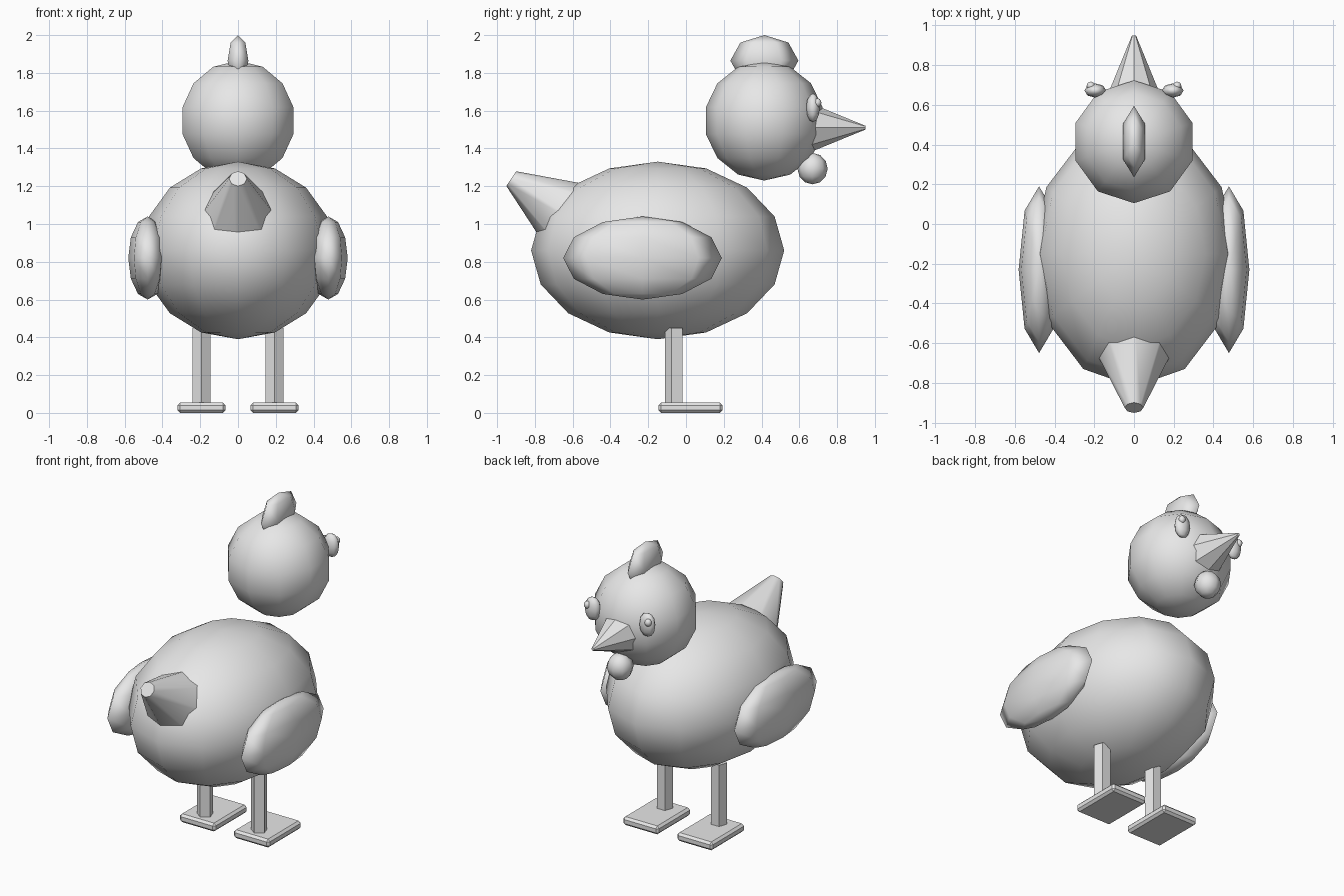
import bpy, bmesh, math
from mathutils import Matrix, Vector

if "Cube" in bpy.data.objects:
    bpy.data.objects.remove(bpy.data.objects["Cube"])

grey = bpy.data.materials.new("plain_grey")
grey.diffuse_color = (0.8, 0.8, 0.8, 1)
grey.use_nodes = True
grey.node_tree.nodes["Principled BSDF"].inputs["Base Color"].default_value = grey.diffuse_color


def finish(name, bm, smooth):
    bmesh.ops.recalc_face_normals(bm, faces=bm.faces[:])
    for f in bm.faces:
        # flat caps stay flat, curved sides are smooth
        f.smooth = smooth and len(f.verts) <= 4
    mesh = bpy.data.meshes.new(name)
    bm.to_mesh(mesh)
    bm.free()
    mesh.materials.append(grey)
    obj = bpy.data.objects.new(name, mesh)
    bpy.context.collection.objects.link(obj)
    return obj


def ellipsoid(name, centre, radii, segments, rings):
    bm = bmesh.new()
    bmesh.ops.create_uvsphere(bm, u_segments=segments, v_segments=rings, radius=1)
    bm.transform(Matrix.Translation(centre) @ Matrix.Diagonal((*radii, 1)))
    return finish(name, bm, True)


def taper(name, start, end, r_start, r_end, sides, smooth=False, spin=0):
    # capped prism or cone running from start to end
    start, end = Vector(start), Vector(end)
    axis = (end - start).normalized()
    right = Vector((1, 0, 0))
    up = axis.cross(right)
    bm = bmesh.new()
    loops = []
    for point, r in ((start, r_start), (end, r_end)):
        angles = [spin + 2 * math.pi * i / sides for i in range(sides)]
        loops.append([bm.verts.new(point + r * (math.sin(a) * right + math.cos(a) * up))
                      for a in angles])
    low, high = loops
    for i in range(sides):
        j = (i + 1) % sides
        bm.faces.new((low[i], low[j], high[j], high[i]))
    bm.faces.new(low)
    bm.faces.new(high)
    return finish(name, bm, smooth)


# Body and head
ellipsoid("body", (0, -0.15, 0.86), (0.51, 0.67, 0.47), 12, 8)
ellipsoid("head", (0, 0.414, 1.547), (0.317, 0.317, 0.317), 10, 7)
ellipsoid("comb", (0, 0.415, 1.865), (0.0635, 0.18, 0.135), 6, 4)
ellipsoid("wattle", (0, 0.67, 1.293), (0.08, 0.08, 0.083), 8, 6)

# Beak and tail
taper("beak", (0, 0.65, 1.51), (0, 0.95, 1.51), 0.133, 0.01, 8)
taper("tail", (0, -0.55, 0.99), (0, -0.925, 1.24), 0.24, 0.047, 8, smooth=True)

# Paired parts
for side, s in (("left", -1), ("right", 1)):
    ellipsoid(side + "_wing", (s * 0.478, -0.23, 0.82), (0.103, 0.42, 0.22), 8, 6)
    ellipsoid(side + "_eye", (s * 0.195, 0.672, 1.615), (0.055, 0.036, 0.076), 8, 6)
    ellipsoid(side + "_pupil", (s * 0.217, 0.695, 1.642), (0.022, 0.022, 0.024), 8, 6)
    # five-sided leg with a corner to -y
    taper(side + "_leg", (s * 0.193, -0.06, 0.04), (s * 0.193, -0.06, 0.45),
          0.05, 0.05, 5, spin=math.pi)
    # chamfered slab foot
    bm = bmesh.new()
    bmesh.ops.create_cube(bm, size=1)
    bm.transform(Matrix.Translation((s * 0.193, 0.024, 0.027))
                 @ Matrix.Diagonal((0.255, 0.34, 0.054, 1)))
    bmesh.ops.bevel(bm, geom=bm.edges[:], offset=0.014, segments=1,
                    profile=0.5, affect='EDGES')
    finish(side + "_foot", bm, False)

# The leg axis frame: put the corner of each leg towards -y
for name in ("left_leg", "right_leg"):
    mesh = bpy.data.objects[name].data
    ys = [v.co.y + 0.06 for v in mesh.vertices]
    if max(ys) > -min(ys):
        for v in mesh.vertices:
            v.co.y = -0.12 - v.co.y
        mesh.flip_normals()
